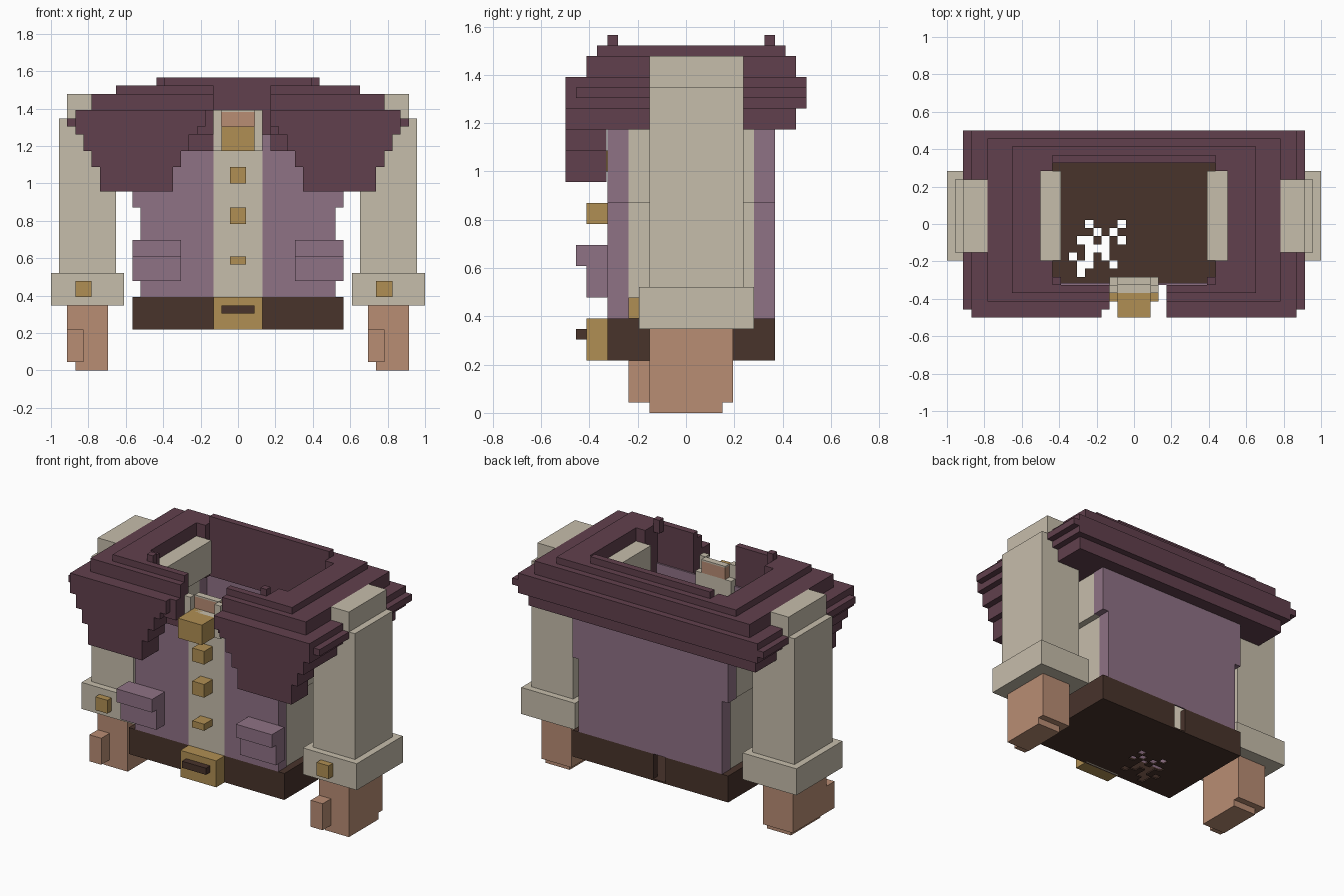
import bpy
import bmesh

cube = bpy.data.objects.get("Cube")
if cube:
    bpy.data.objects.remove(cube, do_unlink=True)


def material(name, red, green, blue):
    mat = bpy.data.materials.new(name)
    mat.use_nodes = True
    mat.diffuse_color = (red, green, blue, 1)
    mat.node_tree.nodes["Principled BSDF"].inputs["Base Color"].default_value = (red, green, blue, 1)
    return mat


plum = material("plum", 0.12, 0.051, 0.074)
mauve = material("mauve", 0.275, 0.168, 0.235)
cream = material("cream", 0.565, 0.509, 0.407)
gold = material("gold", 0.434, 0.275, 0.087)
skin = material("skin", 0.485, 0.266, 0.174)
brown = material("dark brown", 0.065, 0.033, 0.024)


def part(name, mat, boxes):
    """One object from boxes given as three (low, high) spans along x, y and z."""
    bm = bmesh.new()
    for spans in boxes:
        cell = bmesh.ops.create_cube(bm, size=1)["verts"]
        bmesh.ops.scale(bm, vec=[high - low for low, high in spans], verts=cell)
        bmesh.ops.translate(bm, vec=[(low + high) / 2 for low, high in spans], verts=cell)
    mesh = bpy.data.meshes.new(name)
    bm.to_mesh(mesh)
    bm.free()
    mesh.materials.append(mat)
    bpy.context.collection.objects.link(bpy.data.objects.new(name, mesh))


def both(boxes):
    """Boxes plus their mirror images across the middle."""
    return boxes + [((-x[1], -x[0]), y, z) for x, y, z in boxes]


def wide(half):
    """A span centred on the middle."""
    return (-half, half)


# Shared measures: the block size and the main planes of the body
step = 1 / 23
thin = 0.01
hip = 13 * step
waist = hip - step
placket = 3 * step
front, back = -0.5 + 4 * step, 0.5 - 3 * step
button_front = front - 2 * step
side_front, side_back = front + 2 * step, back - 2 * step
sleeve_front, sleeve_back = side_front + 2 * step, side_back - step
belt_low, belt_top = 5 * step, 9 * step
chest = 20 * step
cape_low = 27 * step
tunic_top = cape_low + 2 * step
collar_low = cape_low + 3 * step
neck_top = collar_low + 2 * step
belt_z = (belt_low, belt_top)

# Belt walls, with a gap at the back
back_wall = (back - step, back)
part("belt", brown, [
    (wide(hip), (front, front + thin), belt_z),
    ((-hip, -2.5 * step), back_wall, belt_z),
    ((-step / 2, hip), back_wall, belt_z),
] + both([
    ((hip - thin, hip), (front, back), belt_z),
    ((waist - step, hip), (front, back), (belt_top - thin, belt_top)),
]))

# Floor with a worn, pierced patch
patch = ["..#...#", "...#.#.", ".##.#.#", "..###..", "#.#.#..", ".##..#.", ".#....."]
size = len(patch) * step
left, far = -8 * step, step / 2
right, near = left + size, far - size
floor_z = (belt_low, belt_low + thin)
floor = [
    ((-hip, left), (front, back), floor_z),
    ((right, hip), (front, back), floor_z),
    ((left, right), (far, back), floor_z),
    ((left, right), (front, near), floor_z),
]
for r, row in enumerate(patch):
    for c, mark in enumerate(row):
        if mark == ".":
            x, y = left + c * step, far - r * step
            floor.append(((x, x + step), (y - step, y), floor_z))
part("floor", brown, floor)

# Buckle and its pin
part("buckle", gold, [(wide(placket), (button_front, front), belt_z)])
part("buckle_pin", brown, [(wide(placket - step), (button_front - step, button_front),
                            (belt_low + 2 * step, belt_top - step))])

# Tunic: front panels, back, and the wrapped edges that widen at the chest
lower, upper = (belt_top, chest), (chest, tunic_top)
tunic = [((placket, waist), (front, front + thin), (belt_top, tunic_top))]
for span in ((front, side_front), (side_back, back)):
    tunic += [((waist - step, waist), span, lower), ((waist - step, hip), span, upper)]
part("tunic", mauve, both(tunic) + [(wide(waist), (back - thin, back), (belt_top, tunic_top))])

# Pockets with an overhanging flap
pocket_x = (7 * step, hip)
pocket_low = belt_top + 2 * step
pocket_fold = pocket_low + 3 * step
part("pockets", mauve, both([
    (pocket_x, (button_front, front), (pocket_low, pocket_fold)),
    (pocket_x, (button_front - step, front), (pocket_fold, pocket_fold + 2 * step)),
]))

# Shirt: placket, collar, side panels and shoulders
part("shirt_front", cream, [
    (wide(placket), (front, front + thin), (belt_top, cape_low)),
    (wide(placket), (front + thin, front + 2 * thin), belt_z),
    (wide(placket), (front - step, front + step), (cape_low, collar_low)),
    (wide(placket - step), (front, front + step), (neck_top - thin, neck_top)),
] + both([((placket - step, placket), (front - step, front), (collar_low, neck_top))]))
side_y = (side_front, side_back)
part("shirt_sides", cream, both([
    ((waist - step, waist - thin / 2), side_y, lower),
    ((waist - step, hip - thin / 2), side_y, upper),
    ((9 * step, 17 * step), (side_front + step, side_back), (tunic_top - step, neck_top + step)),
]))
part("neck", skin, [(wide(placket - step), (front, front + step), (collar_low, neck_top - thin))])

# Buttons down the front and the clasp
button_tops = (chest + 5 * step, chest, chest - 6 * step)
part("buttons", gold, [(wide(step), (button_front, front), (top - tall * step, top))
                       for top, tall in zip(button_tops, (2, 2, 1))])
part("clasp", gold, [(wide(placket - step), (-0.5, front), (cape_low, collar_low))])

# Stepped cape: rings that are open at the front middle
mouth, notch = 10 * step, waist - step / 2
rim = 0.5 - 4 * step
cape, z = [], cape_low
# half width, front inset, back inset and height of each layer, in blocks
for half, front_in, back_in, tall in ((19, 3, 1, 2), (20, 1, 0, 1), (21, 1, 0, 1),
                                      (20, 1, 0, 1), (18, 2, 1, 2), (15, 3, 2, 1)):
    edge, y0, y1 = half * step, front_in * step - 0.5, 0.5 - back_in * step
    layer = (z, z + tall * step)
    z = layer[1]
    cape += both([
        ((mouth, edge), (side_back, y1), layer),
        ((notch, edge), (side_front + step, side_back), layer),
        ((mouth, edge), (y0, side_front + step), layer),
    ])
    cape += [
        (wide(mouth), (rim, y1), layer),
        ((-mouth, -placket), (y0, front), layer),
        ((placket + step, mouth), (y0, front), layer),
    ]
part("cape", plum, cape)
part("cape_rim", plum, [(wide(mouth), (rim, rim + step), (z, z + step))]
     + both([((mouth - step, mouth), (front, front + step), (z - step, z + step))]))

# Hanging front flaps, widening upward row by row
flaps, z = [], cape_low - 5 * step
for i, tall in enumerate((3, 2, 2, 1, 2)):
    span = ((8 - i) * step, min(17 + i, 20) * step)
    flaps.append((span, (-0.5, front - thin / 4), (z, z + tall * step)))
    z += tall * step
part("cape_flaps", plum, both(flaps))

# Sleeves and cuffs
cuff_low, cuff_top = belt_top - step, belt_top + placket
cuff_front = side_front + step
sleeve_y = (sleeve_front, sleeve_back)
sleeve_top = neck_top - step
part("sleeves", cream, both([
    ((hip + 2 * step, 1 - step), sleeve_y, (cuff_top, sleeve_top)),
    ((18 * step, 1 - 2 * step), sleeve_y, (sleeve_top, sleeve_top + placket)),
]))
part("cuffs", cream, both([((hip + step, 1), (cuff_front, side_back), (cuff_low, cuff_top))]))

# Hands and cuff buttons repeat side to side without mirroring
for name, outer in (("right", -21 * step), ("left", 16 * step)):
    part(name + "_cuff_button", gold, [
        ((outer + step, outer + placket), (side_front, cuff_front), (belt_top, belt_top + 2 * step))])
    palm = (outer + step, outer + 5 * step)
    part(name + "_hand", skin, [
        (palm, (sleeve_front, sleeve_back - 2 * step), (0, step)),
        (palm, (sleeve_front, sleeve_back - step), (step, cuff_low)),
        ((outer, outer + step), (sleeve_front, sleeve_back - step), (step, cuff_low)),
        ((outer, outer + 2 * step), (side_front, sleeve_front), (step, belt_low)),
    ])
